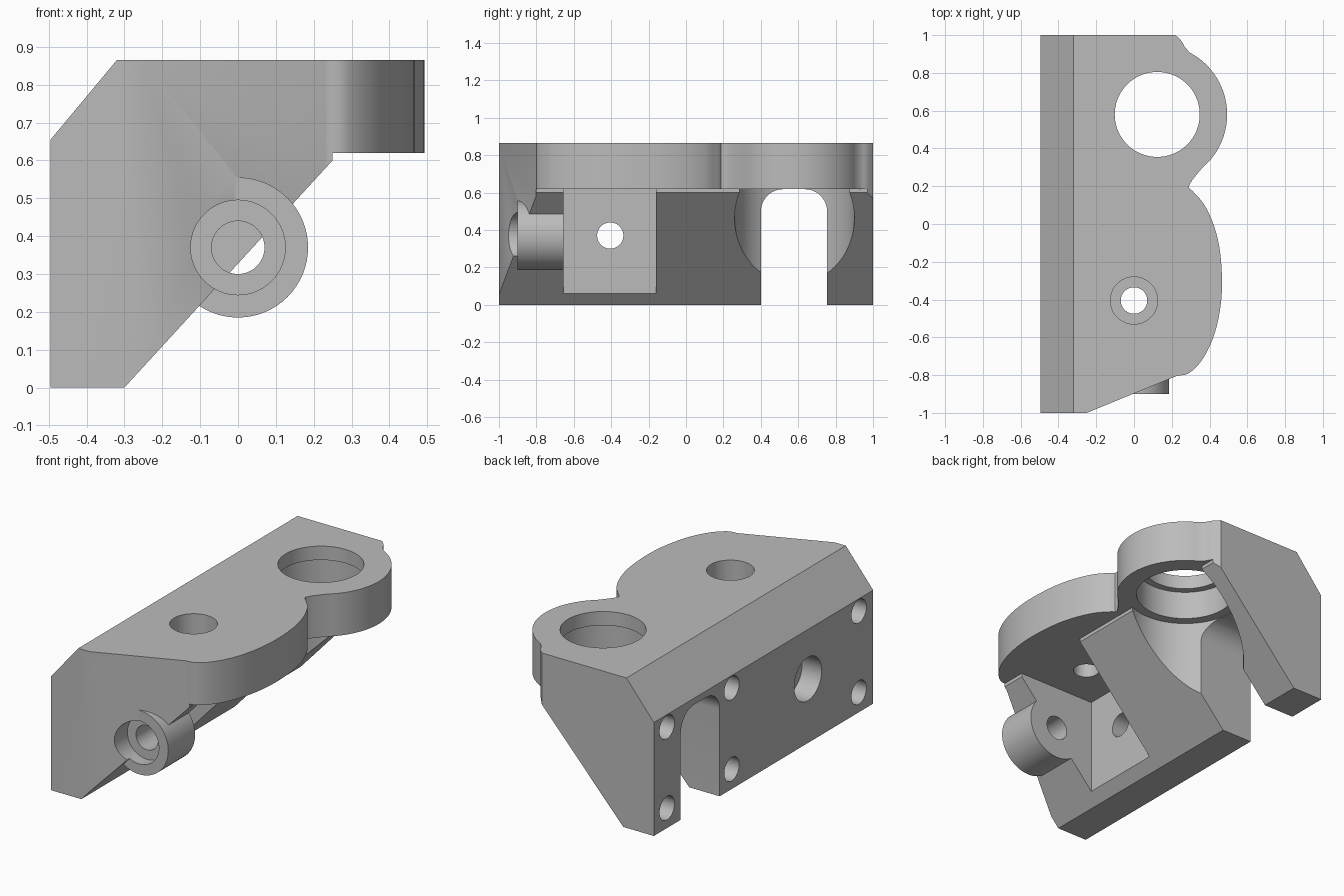
import bpy, bmesh, math
from mathutils import Vector, Matrix

cube = bpy.data.objects.get("Cube")
if cube:
    bpy.data.objects.remove(cube, do_unlink=True)

grey = bpy.data.materials.new("machined_grey")
grey.use_nodes = True
colour = (0.5, 0.5, 0.5, 1)
grey.diffuse_color = colour
for node in grey.node_tree.nodes:
    if node.type == 'BSDF_PRINCIPLED':
        node.inputs["Base Color"].default_value = colour

AXES = {'X': Vector((1, 0, 0)), 'Y': Vector((0, 1, 0)), 'Z': Vector((0, 0, 1))}


def finish(bm, name):
    bmesh.ops.recalc_face_normals(bm, faces=bm.faces)
    mesh = bpy.data.meshes.new(name)
    bm.to_mesh(mesh)
    bm.free()
    mesh.materials.append(grey)
    ob = bpy.data.objects.new(name, mesh)
    bpy.context.collection.objects.link(ob)
    return ob


def prism(name, points, axis, start, end):
    """Extrude a closed profile along an axis."""
    place = {'X': lambda a, b: (start, a, b),
             'Y': lambda a, b: (a, start, b),
             'Z': lambda a, b: (a, b, start)}[axis]
    bm = bmesh.new()
    face = bm.faces.new([bm.verts.new(place(*p)) for p in points])
    out = bmesh.ops.extrude_face_region(bm, geom=[face])
    moved = [g for g in out["geom"] if isinstance(g, bmesh.types.BMVert)]
    bmesh.ops.translate(bm, verts=moved, vec=AXES[axis] * (end - start))
    return finish(bm, name)


def arc(centre, radius, first, last, steps):
    angles = [math.radians(first + (last - first) * i / steps) for i in range(steps + 1)]
    return [(centre[0] + radius * math.cos(a), centre[1] + radius * math.sin(a)) for a in angles]


def cylinder(name, centre, radius, axis, start, end, sides=64):
    return prism(name, arc(centre, radius, 0, 360, sides)[:-1], axis, start, end)


def spline(points, steps=8):
    """Smooth curve through the points."""
    pts = [Vector(p) for p in points]
    pts = [2 * pts[0] - pts[1]] + pts + [2 * pts[-1] - pts[-2]]
    out = []
    for a, b, c, d in zip(pts, pts[1:], pts[2:], pts[3:]):
        for i in range(steps):
            t = i / steps
            out.append(tuple(0.5 * (2 * b + (c - a) * t + (2 * a - 5 * b + 4 * c - d) * t * t
                                    + (3 * b - a - 3 * c + d) * t ** 3)))
    return out + [points[-1]]


def combine(target, tool, operation):
    mod = target.modifiers.new(operation, 'BOOLEAN')
    mod.operation = operation
    mod.solver = 'EXACT'
    mod.object = tool
    bpy.context.view_layer.objects.active = target
    bpy.ops.object.modifier_apply(modifier=mod.name)
    bpy.data.objects.remove(tool, do_unlink=True)


# Plan outline: straight back edge, two rounded lobes
bore = (0.123, 0.58)
front_lobe = spline([(0.23, -0.803), (0.29, -0.79), (0.36, -0.72), (0.42, -0.6), (0.456, -0.45),
                     (0.466, -0.3), (0.453, -0.13), (0.42, 0.0), (0.37, 0.105), (0.31, 0.175)])
notch = spline([(0.293, 0.187), (0.292, 0.203), (0.31, 0.235)], 3)
outline = ([(-0.6, -1), (-0.25, -1)] + front_lobe + notch
           + arc(bore, 0.37, -50, 62, 36)
           + spline([(0.27, 0.935), (0.25, 0.97), (0.22, 1.0)], 4) + [(-0.6, 1)])
body = prism("bracket_body", outline, 'Z', -0.1, 1)

# Side profile: chamfered top, sloping underside, overhanging flange
profile = [(-0.495, 0), (-0.3, 0), (0.25, 0.6), (0.25, 0.62), (0.6, 0.62),
           (0.6, 0.865), (-0.32, 0.865), (-0.495, 0.655)]
combine(body, prism("profile", profile, 'Y', -1.1, 1.1), 'INTERSECT')

# Front boss and the pocket behind it
combine(body, cylinder("boss", (0, 0.37), 0.185, 'Y', -0.9, -0.6), 'UNION')
pocket = [(-0.245, -0.655), (0.6, -0.655), (0.6, -0.16), (-0.245, -0.16)]
combine(body, prism("pocket", pocket, 'Z', 0.058, 0.62), 'DIFFERENCE')

# Counterbored holes meeting in the pocket, from front, top and back plate
pin = -0.405
holes = [("front_hole", (0, 0.37), 'Y', -1.1, -0.83, -0.5),
         ("top_hole", (0, pin), 'Z', 1, 0.74, 0.5),
         ("plate_hole", (pin, 0.37), 'X', -0.6, -0.37, -0.1)]
for name, centre, axis, start, floor, end in holes:
    combine(body, cylinder(name, centre, 0.07, axis, start, end), 'DIFFERENCE')
    combine(body, cylinder(name, centre, 0.125, axis, start, floor), 'DIFFERENCE')

# Large stepped bore with clearance below
for radius, low, high in [(0.225, 0.5, 1), (0.265, 0.5, 0.785), (0.32, -0.1, 0.62)]:
    combine(body, cylinder("bore", bore, radius, 'Z', low, high, 96), 'DIFFERENCE')

# Rounded slot through the back plate
slot = ([(0.4, -0.1), (0.755, -0.1)] + arc((0.635, 0.498), 0.12, 0, 90, 12)
        + arc((0.52, 0.498), 0.12, 90, 180, 12))
combine(body, prism("slot", slot, 'X', -0.6, 0.3), 'DIFFERENCE')

# Blind mounting holes in the back plate
for y in (-0.87, 0.29, 0.88):
    for z in (0.115, 0.583):
        combine(body, cylinder("mount", (y, z), 0.068, 'X', -0.6, -0.37, 32), 'DIFFERENCE')

# Smooth curves, crisp edges
bpy.ops.object.select_all(action='DESELECT')
body.select_set(True)
bpy.context.view_layer.objects.active = body
bpy.ops.object.shade_smooth_by_angle(angle=math.radians(25))
